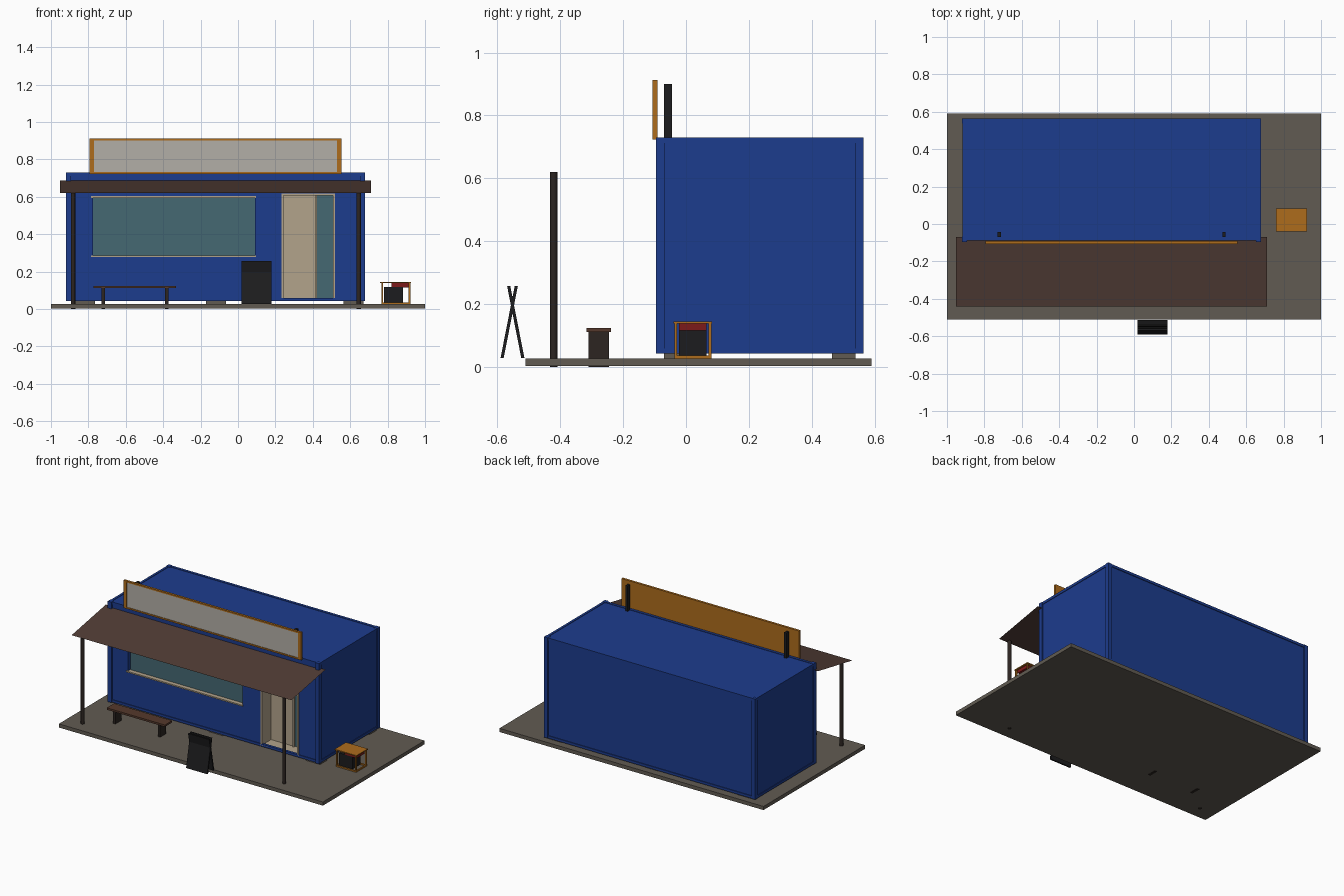
import bpy, bmesh
from mathutils import Vector

if "Cube" in bpy.data.objects:
    bpy.data.objects.remove(bpy.data.objects["Cube"])


def material(name, rgb):
    m = bpy.data.materials.new(name)
    m.diffuse_color = (*rgb, 1)
    m.use_nodes = True
    m.node_tree.nodes["Principled BSDF"].inputs["Base Color"].default_value = m.diffuse_color
    return m


BLUE = material("blue paint", (0.012, 0.045, 0.27))
CONCRETE = material("concrete", (0.12, 0.105, 0.085))
BLACK = material("black", (0.012, 0.012, 0.013))
BROWN = material("brown wood", (0.09, 0.04, 0.025))
DARK = material("dark metal", (0.025, 0.018, 0.015))
ORANGE = material("orange", (0.42, 0.15, 0.012))
CREAM = material("cream trim", (0.45, 0.37, 0.26))
PALE = material("pale sign", (0.45, 0.43, 0.39))
GLASS = material("teal glass", (0.06, 0.14, 0.17))
RED = material("red", (0.2, 0.01, 0.01))
CANOPY = material("canopy sheet", (0.08, 0.045, 0.035))


def mesh_object(name, bm, mat):
    me = bpy.data.meshes.new(name)
    bm.to_mesh(me)
    bm.free()
    ob = bpy.data.objects.new(name, me)
    bpy.context.collection.objects.link(ob)
    if mat:
        me.materials.append(mat)
    return ob


def box(name, x, y, z, mat):
    bm = bmesh.new()
    bmesh.ops.create_cube(bm, size=1)
    for v in bm.verts:
        v.co = Vector([r[0] if c < 0 else r[1] for c, r in zip(v.co, (x, y, z))])
    return mesh_object(name, bm, mat)


def extrude_x(name, profile, x0, x1, mat):
    bm = bmesh.new()
    face = bm.faces.new([bm.verts.new((x0, y, z)) for y, z in profile])
    new = bmesh.ops.extrude_face_region(bm, geom=[face])["geom"]
    verts = [g for g in new if isinstance(g, bmesh.types.BMVert)]
    bmesh.ops.translate(bm, verts=verts, vec=(x1 - x0, 0, 0))
    bmesh.ops.recalc_face_normals(bm, faces=bm.faces)
    return mesh_object(name, bm, mat)


# base slab
box("base_slab", (-1, 1), (-0.51, 0.59), (0.002, 0.027), CONCRETE)

# container body with window and door recesses
body = box("container_body", (-0.914, 0.674), (-0.082, 0.558), (0.046, 0.726), BLUE)
for name, x, y, z in (("window_cutter", (-0.775, 0.09), (-0.2, -0.05), (0.285, 0.597)),
                      ("door_cutter", (0.235, 0.518), (-0.2, 0.03), (0.05, 0.615))):
    cutter = box(name, x, y, z, None)
    cutter.hide_render = True
    cutter.hide_viewport = True
    mod = body.modifiers.new(name, "BOOLEAN")
    mod.operation = "DIFFERENCE"
    mod.object = cutter

# corner posts and edge rails
for x in (-0.92, 0.652):
    for y in (-0.095, 0.537):
        box("corner_post", (x, x + 0.028), (y, y + 0.028), (0.042, 0.73), BLUE)
for z in (0.042, 0.712):
    for y in (-0.087, 0.545):
        box("long_rail", (-0.9, 0.66), (y, y + 0.018), (z, z + 0.017), BLUE)
    for x in (-0.918, 0.662):
        box("side_rail", (x, x + 0.016), (-0.075, 0.545), (z, z + 0.017), BLUE)

# support blocks
for x in (-0.87, -0.17, 0.565):
    for y in (-0.07, 0.465):
        box("support_block", (x, x + 0.105), (y, y + 0.075), (0.025, 0.048), CONCRETE)

# window
box("window_glass", (-0.775, 0.09), (-0.058, -0.049), (0.285, 0.597), GLASS)
for z in (0.278, 0.594):
    box("window_trim", (-0.785, 0.097), (-0.09, -0.06), (z, z + 0.009), CREAM)

# recessed door with lining
box("door_panel", (0.24, 0.415), (0.01, 0.032), (0.05, 0.61), CREAM)
box("door_stile", (0.413, 0.423), (0.0, 0.03), (0.05, 0.61), CREAM)
box("door_glass", (0.42, 0.508), (0.014, 0.032), (0.05, 0.61), GLASS)
for x in (0.233, 0.508):
    box("door_jamb", (x, x + 0.01), (-0.087, 0.03), (0.046, 0.615), CREAM)
box("door_head", (0.233, 0.518), (-0.087, 0.03), (0.606, 0.618), CREAM)
box("door_sill", (0.233, 0.518), (-0.087, 0.03), (0.044, 0.053), CREAM)

# sloping canopy sheet
bm = bmesh.new()
bm.faces.new([bm.verts.new(c) for c in ((-0.952, -0.44, 0.62), (0.712, -0.44, 0.62),
                                        (0.712, -0.07, 0.688), (-0.952, -0.07, 0.688))])
mesh_object("canopy", bm, CANOPY)

# canopy posts
for x in (-0.882, 0.645):
    bm = bmesh.new()
    bmesh.ops.create_cone(bm, cap_ends=True, segments=12, radius1=0.012, radius2=0.012, depth=0.62)
    bmesh.ops.translate(bm, verts=bm.verts, vec=(x, -0.421, 0.31))
    ob = mesh_object("canopy_post", bm, DARK)
    for p in ob.data.polygons:
        p.use_smooth = len(p.vertices) == 4

# roof sign with frame and supports
box("sign_back", (-0.79, 0.552), (-0.1, -0.091), (0.723, 0.91), ORANGE)
box("sign_face", (-0.77, 0.53), (-0.103, -0.098), (0.733, 0.902), PALE)
for x in (-0.793, 0.53):
    box("sign_side", (x, x + 0.023), (-0.107, -0.091), (0.723, 0.912), ORANGE)
for z in (0.723, 0.902):
    box("sign_edge", (-0.79, 0.55), (-0.107, -0.091), (z, z + 0.01), ORANGE)
for x in (-0.73, 0.472):
    box("sign_support", (x, x + 0.018), (-0.07, -0.044), (0.72, 0.9), BLACK)

# bench
box("bench_seat", (-0.772, -0.332), (-0.317, -0.238), (0.111, 0.124), BROWN)
for x in (-0.729, -0.39):
    box("bench_leg", (x, x + 0.018), (-0.31, -0.245), (0, 0.112), DARK)

# crossed pavement board
for y0, y1 in ((-0.585, -0.54), (-0.519, -0.564)):
    extrude_x("board_panel", [(y0 - 0.005, 0.028), (y0 + 0.005, 0.028),
                              (y1 + 0.005, 0.257), (y1 - 0.005, 0.257)], 0.02, 0.18, BLACK)

# generator with tubular frame
for x in (0.767, 0.912):
    for y in (-0.037, 0.072):
        box("generator_post", (x, x + 0.009), (y, y + 0.009), (0.027, 0.14), ORANGE)
    box("generator_side_rail", (x, x + 0.009), (-0.037, 0.081), (0.027, 0.036), ORANGE)
for y in (-0.037, 0.072):
    box("generator_long_rail", (0.767, 0.921), (y, y + 0.009), (0.027, 0.036), ORANGE)
box("generator_top", (0.76, 0.925), (-0.04, 0.083), (0.138, 0.145), ORANGE)
box("generator_engine", (0.78, 0.882), (-0.022, 0.065), (0.034, 0.118), BLACK)
box("generator_tank", (0.822, 0.914), (-0.022, 0.065), (0.116, 0.139), RED)
